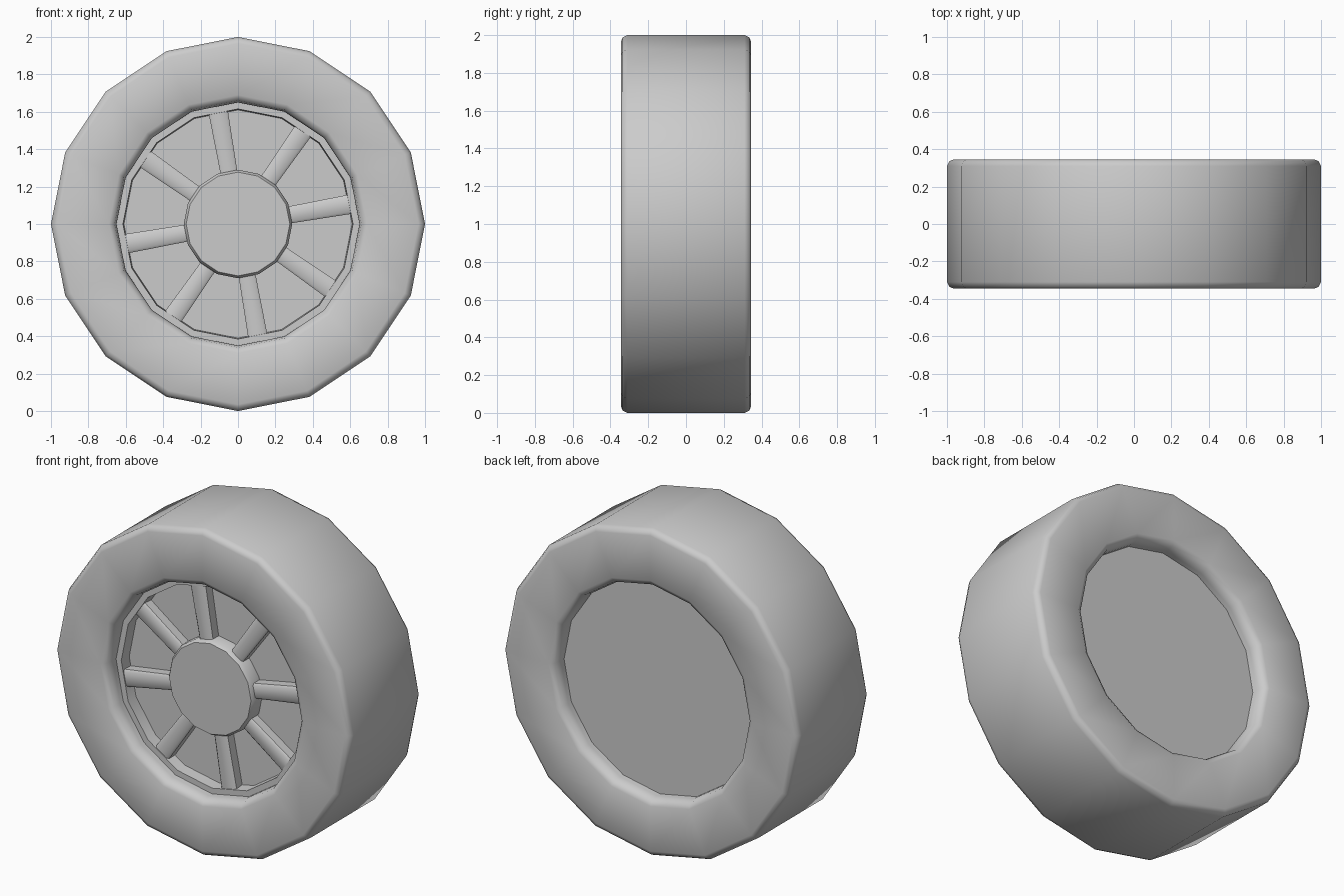
import bpy, bmesh, math
from mathutils import Matrix

if "Cube" in bpy.data.objects:
    bpy.data.objects.remove(bpy.data.objects["Cube"])

SIDES = 16
CZ = 1.0


def finish(bm, name, angle=40):
    bmesh.ops.recalc_face_normals(bm, faces=bm.faces)
    me = bpy.data.meshes.new(name)
    bm.to_mesh(me)
    bm.free()
    ob = bpy.data.objects.new(name, me)
    bpy.context.collection.objects.link(ob)
    bpy.ops.object.select_all(action='DESELECT')
    ob.select_set(True)
    bpy.context.view_layer.objects.active = ob
    bpy.ops.object.shade_smooth_by_angle(angle=math.radians(angle))
    return ob


def lathe(name, profile, closed=False, angle=40):
    """Spin (radius, y) points about the wheel axle; open profiles get capped."""
    bm = bmesh.new()
    rings = []
    for r, y in profile:
        rings.append([bm.verts.new((r * math.cos(math.tau * i / SIDES), y,
                                    CZ + r * math.sin(math.tau * i / SIDES)))
                      for i in range(SIDES)])
    pairs = list(zip(rings, rings[1:]))
    if closed:
        pairs.append((rings[-1], rings[0]))
    else:
        bm.faces.new(rings[0])
        bm.faces.new(rings[-1])
    for a, b in pairs:
        for i in range(SIDES):
            j = (i + 1) % SIDES
            bm.faces.new((a[i], a[j], b[j], b[i]))
    return finish(bm, name, angle)


# Tyre: chamfered tread shoulders and rounded inner lips
half = [(0.65, 0.28), (0.66, 0.325), (0.69, 0.345), (0.965, 0.345),
        (0.988, 0.335), (1.0, 0.31)]
tyre_profile = half + [(r, -y) for r, y in reversed(half)]
lathe("tyre", tyre_profile, closed=True, angle=60)

# Rim: flat back plate, raised front lip and recessed floor
lathe("rim", [(0.655, 0.25), (0.655, -0.25), (0.615, -0.25), (0.61, -0.18)])

# Hub: shallow drum with a softened front edge
lathe("hub", [(0.29, -0.17), (0.29, -0.25), (0.277, -0.27)])

# Spokes: eight tapered bars from hub to rim lip
bm = bmesh.new()
section = [(-1, -0.17), (-1, -0.235), (-0.75, -0.245),
           (0.75, -0.245), (1, -0.235), (1, -0.17)]
for k in range(8):
    turn = Matrix.Translation((0, 0, CZ)) @ Matrix.Rotation(
        -math.radians(10 + 45 * k), 4, 'Y')
    inner, outer = [[bm.verts.new(turn @ _v) for _v in
                     [Matrix.Translation((r, y, s * w)).translation
                      for s, y in section]]
                    for r, w in ((0.26, 0.045), (0.612, 0.052))]
    bm.faces.new(inner)
    bm.faces.new(outer)
    for i in range(6):
        j = (i + 1) % 6
        bm.faces.new((inner[i], inner[j], outer[j], outer[i]))
finish(bm, "spokes")
